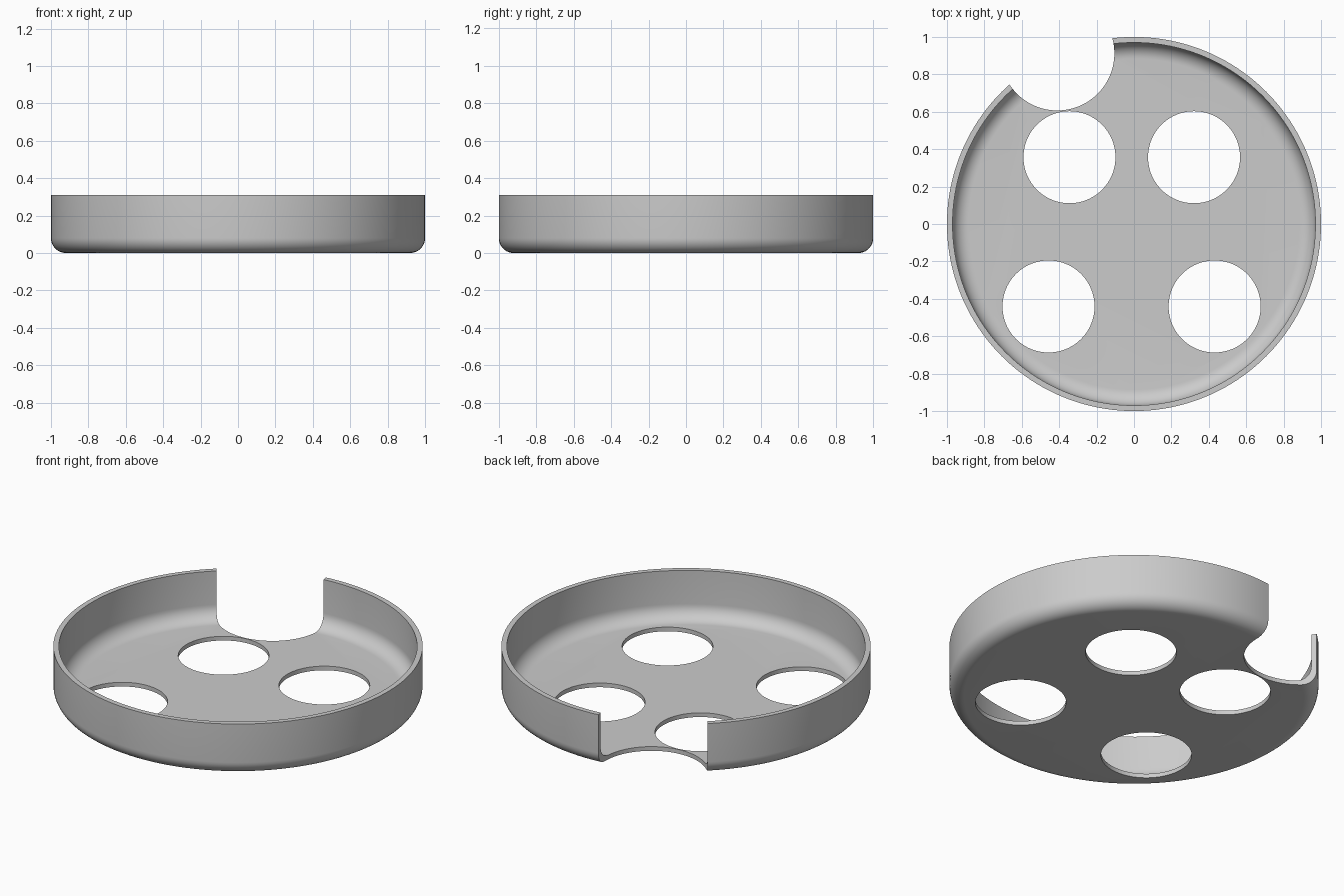
import bpy, bmesh
from math import sin, cos, pi, radians
from mathutils import Matrix, Vector

cube = bpy.data.objects.get("Cube")
if cube:
    bpy.data.objects.remove(cube, do_unlink=True)

HEIGHT = 0.31
WALL = 0.03
FLOOR = 0.025
SEGMENTS = 160

grey = bpy.data.materials.new("plain_grey")
grey.use_nodes = True
grey.diffuse_color = (0.6, 0.6, 0.6, 1)
grey.node_tree.nodes["Principled BSDF"].inputs["Base Color"].default_value = (0.6, 0.6, 0.6, 1)


def add_object(name, bm):
    mesh = bpy.data.meshes.new(name)
    bm.to_mesh(mesh)
    bm.free()
    mesh.materials.append(grey)
    obj = bpy.data.objects.new(name, mesh)
    bpy.context.collection.objects.link(obj)
    return obj


def fillet(radius_out, base, r, steps=10):
    """Quarter round from the flat base up into the wall."""
    return [(radius_out - r + r * sin(a), base + r - r * cos(a))
            for a in (i * pi / 2 / steps for i in range(steps + 1))]


# Tray: closed cross-section spun around z
outer = fillet(1.0, 0, 0.08) + [(1.0, HEIGHT)]
inner = fillet(1.0 - WALL, FLOOR, 0.085) + [(1.0 - WALL, HEIGHT)]
profile = [(0, 0)] + outer + inner[::-1] + [(0, FLOOR)]

bm = bmesh.new()
verts = [bm.verts.new((x, 0, z)) for x, z in profile]
edges = [bm.edges.new(pair) for pair in zip(verts, verts[1:])]
bmesh.ops.spin(bm, geom=verts + edges, cent=(0, 0, 0), axis=(0, 0, 1),
               angle=2 * pi, steps=SEGMENTS, use_duplicate=False)
bmesh.ops.remove_doubles(bm, verts=bm.verts, dist=1e-4)
# Merge the flat fans into single discs
for z in (0, FLOOR):
    hub = [v for v in bm.verts if v.co.xy.length < 1e-4 and abs(v.co.z - z) < 1e-4]
    bmesh.ops.dissolve_verts(bm, verts=hub)
bmesh.ops.recalc_face_normals(bm, faces=bm.faces)
tray = add_object("round_tray", bm)

# Cutters: four floor holes and the round notch through the rim
HOLE = 0.246
cuts = [(-0.345, 0.357, HOLE), (0.321, 0.357, HOLE),
        (-0.457, -0.441, HOLE), (0.431, -0.441, HOLE),
        (-0.41, 0.912, 0.305)]
bm = bmesh.new()
for x, y, r in cuts:
    bmesh.ops.create_cone(bm, cap_ends=True, segments=96, radius1=r, radius2=r,
                          depth=2, matrix=Matrix.Translation((x, y, 0)))
cutter = add_object("hole_cutters", bm)
cutter.hide_render = True

mod = tray.modifiers.new("holes", 'BOOLEAN')
mod.operation = 'DIFFERENCE'
mod.solver = 'EXACT'
mod.object = cutter

# Apply the cut, then drop the cutters
bpy.ops.object.select_all(action='DESELECT')
bpy.context.view_layer.objects.active = tray
tray.select_set(True)
bpy.ops.object.modifier_apply(modifier=mod.name)
bpy.data.objects.remove(cutter, do_unlink=True)
bpy.ops.object.shade_smooth_by_angle(angle=radians(30))
